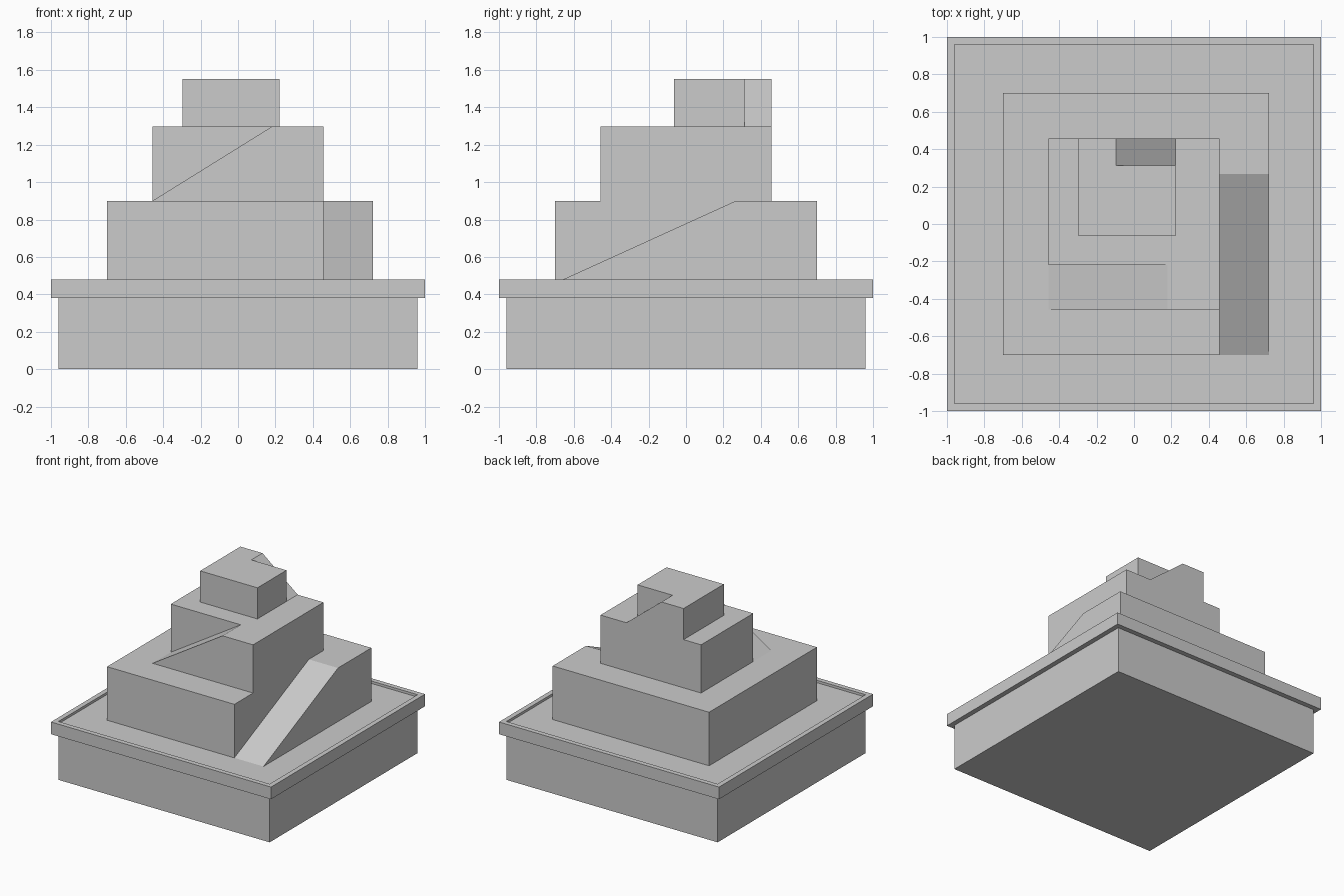
import bpy
import bmesh
from math import radians
from mathutils import Matrix

if "Cube" in bpy.data.objects:
    bpy.data.objects.remove(bpy.data.objects["Cube"])


def make_object(name, verts, faces, turn=0):
    bm = bmesh.new()
    vs = [bm.verts.new(v) for v in verts]
    for f in faces:
        bm.faces.new([vs[i] for i in f])
    bm.transform(Matrix.Rotation(radians(turn), 4, 'Z'))
    bmesh.ops.recalc_face_normals(bm, faces=bm.faces)
    mesh = bpy.data.meshes.new(name)
    bm.to_mesh(mesh)
    bm.free()
    bpy.context.collection.objects.link(bpy.data.objects.new(name, mesh))


def square_stack(name, profile):
    """Closed square solid from (half width, height) rings."""
    verts = [(sx * r, sy * r, z) for r, z in profile
             for sx, sy in ((-1, -1), (1, -1), (1, 1), (-1, 1))]
    n = len(profile)
    faces = [(4 * k + i, 4 * k + (i + 1) % 4, 4 * k + 4 + (i + 1) % 4, 4 * k + 4 + i)
             for k in range(n - 1) for i in range(4)]
    faces += [(3, 2, 1, 0), tuple(range(4 * n - 4, 4 * n))]
    make_object(name, verts, faces)


def ramp_tier(name, x0, x1, y0, y1, z0, z1, wall, crest, turn):
    """Block with a ramp sunk into its +x side, rising towards +y, then turned about z."""
    bottom = [(x0, y0), (wall, y0), (x1, y0), (x1, y1), (x0, y1)]
    top = [(x0, y0), (wall, y0), (wall, crest), (x1, crest), (x1, y1), (x0, y1)]
    verts = [(x, y, z0) for x, y in bottom] + [(x, y, z1) for x, y in top]
    faces = [(4, 3, 2, 1, 0), (5, 6, 7, 8, 9, 10),             # bottom, top
             (0, 1, 6, 5), (2, 3, 9, 8), (3, 4, 10, 9), (4, 0, 5, 10),  # sides
             (1, 2, 8, 7), (1, 7, 6)]                          # ramp, ramp wall
    make_object(name, verts, faces, turn)


# Plinth with overhanging raised rim
square_stack("plinth", [(0.96, 0), (0.96, 0.38), (1, 0.38), (1, 0.48),
                        (0.96, 0.48), (0.96, 0.46)])

# Three stepped tiers: ramps on the right, the front and the back
ramp_tier("lower_tier", -0.70, 0.722, -0.70, 0.70, 0.46, 0.90, 0.457, 0.267, 0)
ramp_tier("middle_tier", -0.457, 0.457, -0.457, 0.457, 0.90, 1.296, 0.22, 0.18, -90)
ramp_tier("upper_tier", -0.065, 0.457, -0.222, 0.298, 1.296, 1.552, 0.312, 0.097, 90)
